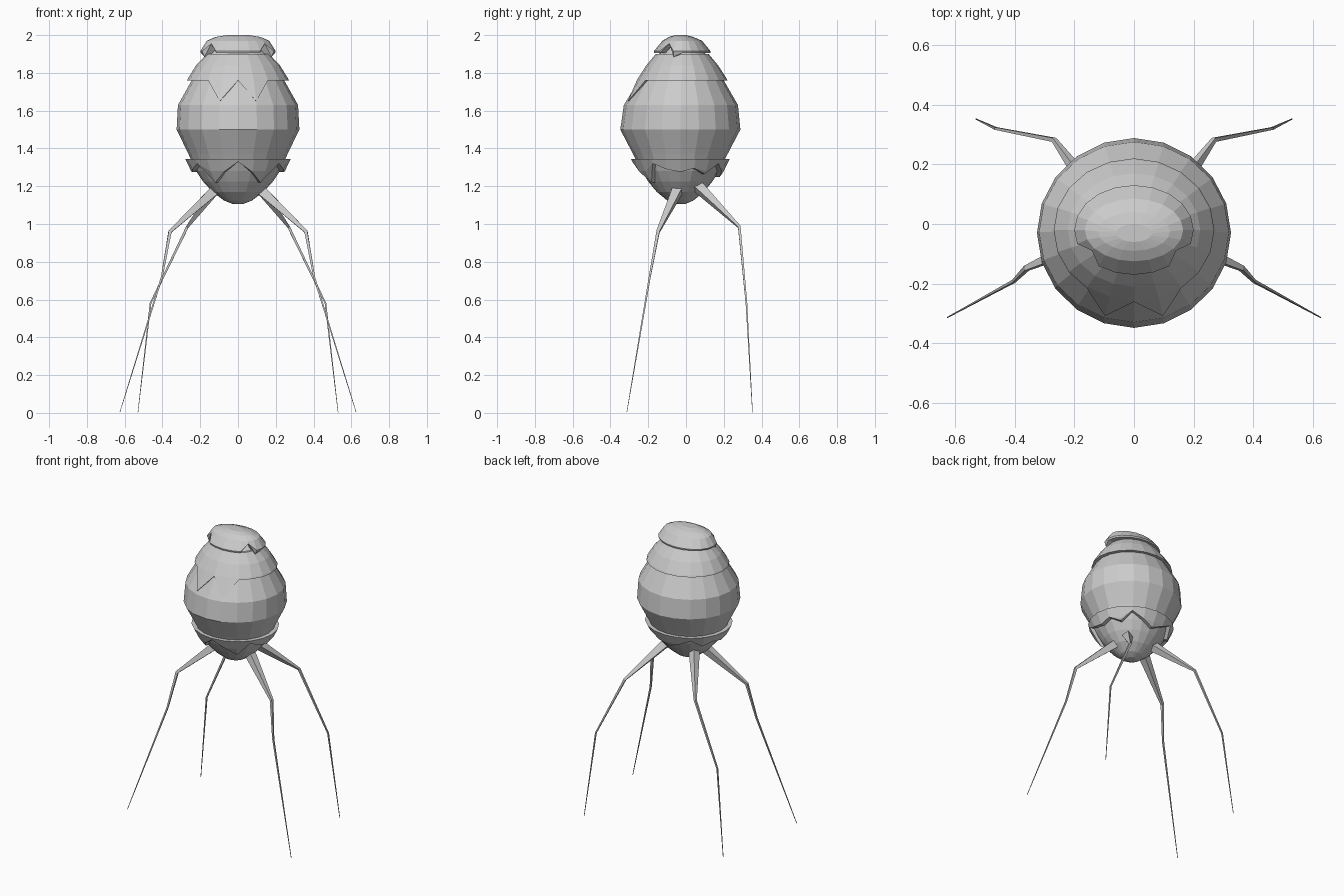
import bpy, bmesh, math
from mathutils import Vector

if "Cube" in bpy.data.objects:
    bpy.data.objects.remove(bpy.data.objects["Cube"])

N = 20  # sides around the body


def at(profile, z):
    """Interpolate (rx, ry, centre y) of a profile at height z."""
    z = min(max(z, profile[0][0]), profile[-1][0])
    for a, b in zip(profile, profile[1:]):
        if z <= b[0]:
            t = (z - a[0]) / (b[0] - a[0])
            return [p + (q - p) * t for p, q in zip(a[1:], b[1:])]


def point(profile, z, i, inset=0.0):
    rx, ry, cy = at(profile, z)
    a = math.tau * i / N
    return Vector((max(rx - inset, 0) * math.sin(a), cy - max(ry - inset, 0) * math.cos(a), z))


def finish(name, bm):
    bmesh.ops.remove_doubles(bm, verts=bm.verts, dist=0.0005)
    bmesh.ops.recalc_face_normals(bm, faces=bm.faces)
    me = bpy.data.meshes.new(name)
    bm.to_mesh(me)
    bm.free()
    ob = bpy.data.objects.new(name, me)
    bpy.context.collection.objects.link(ob)
    return ob


def skin(bm, rows, cap=False):
    """Bridge rings of points into faces."""
    vs = [[bm.verts.new(p) for p in row] for row in rows]
    n = len(rows[0])
    for a, b in zip(vs, vs[1:]):
        for i in range(n):
            j = (i + 1) % n
            bm.faces.new((a[i], a[j], b[j], b[i]))
    if cap:
        bm.faces.new(vs[0])
        bm.faces.new(vs[-1])


def shell(name, profile, edge, inset):
    """Plate following a profile; edge = lower height per column, front to back."""
    low = [edge[min(i, N - i)] for i in range(N)]
    zs = [min(low)] + [p[0] for p in profile if p[0] > min(low) + 0.001]
    rows = [[point(profile, low[i], i, inset) for i in range(N)]]
    rows += [[point(profile, max(z, low[i]), i) for i in range(N)] for z in zs]
    rows.append([point(profile, zs[-1], i, inset) for i in range(N)])
    bm = bmesh.new()
    skin(bm, rows)
    finish(name, bm)


# Egg-shaped body: z, rx, ry, centre y
body = [(1.107, .03, .03, -.03), (1.125, .075, .07, -.03), (1.17, .135, .125, -.03),
        (1.225, .185, .17, -.03), (1.28, .222, .205, -.03), (1.37, .262, .25, -.03),
        (1.5, .325, .318, -.03), (1.63, .318, .302, -.027), (1.76, .245, .225, -.025),
        (1.9, .15, .125, -.02), (1.95, .1, .07, -.02)]
bm = bmesh.new()
skin(bm, [[point(body, p[0], i) for i in range(N)] for p in body], cap=True)
finish("body", bm)

# Shoulder plate with two pointed teeth at the front
shoulder = [(1.63, .323, .307, -.027), (1.77, .265, .235, -.02),
            (1.84, .222, .19, -.02), (1.9, .165, .14, -.02)]
shell("shoulder_plate", shoulder, [1.76, 1.65] + [1.76] * 9, .025)

# Head cap with notched brow corners
cap = [(1.88, .185, .145, -.02), (1.915, .2, .15, -.02), (1.97, .165, .105, -.02),
       (1.99, .12, .065, -.025), (2.0, .06, .03, -.03)]
shell("head_cap", cap, [1.905, 1.905, 1.905, 1.955, 1.885] + [1.905] * 6, .04)

# Lower belt with scalloped flaps
belt = [(1.215, .2, .185, -.03), (1.28, .248, .23, -.03), (1.345, .28, .262, -.03)]
shell("lower_belt", belt,
      [1.33, 1.275, 1.22, 1.32, 1.29, 1.275, 1.295, 1.265, 1.32, 1.28, 1.25], .035)


# Thin jointed legs tapering to points
def leg(name, path, radii, side):
    pts = [Vector((x * side, y, z)) for x, y, z in path]
    rows = []
    for k, p in enumerate(pts):
        d = (pts[min(k + 1, len(pts) - 1)] - pts[max(k - 1, 0)]).normalized()
        u = d.cross(Vector((0, 1, 0))).normalized()
        v = d.cross(u)
        rows.append([p + radii[k] * (u * math.cos(a) + v * math.sin(a))
                     for a in (math.tau * (j + .5) / 4 for j in range(4))])
    bm = bmesh.new()
    skin(bm, rows, cap=True)
    finish(name, bm)


front = [(.1, -.035, 1.2), (.36, -.148, .96), (.403, -.192, .72), (.625, -.313, .005)]
back = [(.09, .04, 1.22), (.268, .282, .985), (.463, .32, .58), (.53, .352, .002)]
for side, label in ((1, "right"), (-1, "left")):
    leg(label + "_front_leg", front, (.038, .012, .007, .002), side)
    leg(label + "_back_leg", back, (.038, .01, .006, .002), side)
